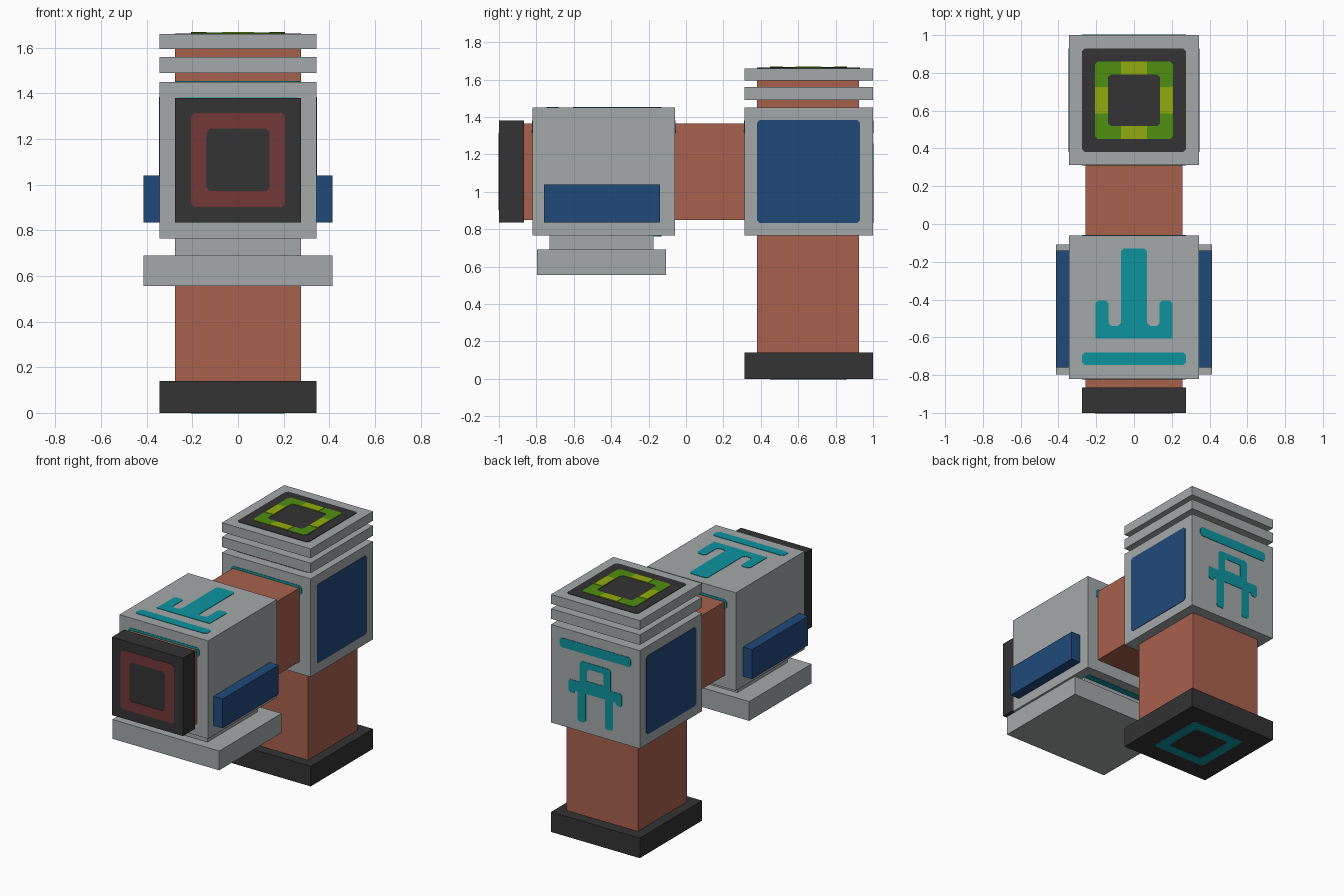
import bpy
import bmesh
from mathutils import Matrix, Vector

if "Cube" in bpy.data.objects:
    bpy.data.objects.remove(bpy.data.objects["Cube"])


def material(name, *srgb):
    lin = [((c / 255 + 0.055) / 1.055) ** 2.4 for c in srgb] + [1.0]
    mat = bpy.data.materials.new(name)
    mat.use_nodes = True
    mat.diffuse_color = lin
    mat.node_tree.nodes["Principled BSDF"].inputs["Base Color"].default_value = lin
    return mat


GREY = material("stone grey", 164, 169, 169)
COPPER = material("copper", 167, 97, 77)
DARK = material("charcoal", 51, 51, 51)
BLUE = material("deep blue", 32, 74, 122)
TEAL = material("teal", 13, 148, 158)
RED = material("dull red", 115, 56, 56)
GREEN = material("green", 79, 143, 15)
YELLOW = material("yellow green", 145, 170, 15)

X, Y, Z = Vector((1, 0, 0)), Vector((0, 1, 0)), Vector((0, 0, 1))
# Horizontal and vertical axes of each painted side
SIDES = {"front": (X, Z), "back": (-X, Z), "left": (Y, Z),
         "right": (-Y, Z), "top": (X, Y), "bottom": (X, -Y)}
THICK = 0.003


def finish(name, bm, mat, matrix=None):
    bmesh.ops.recalc_face_normals(bm, faces=bm.faces)
    mesh = bpy.data.meshes.new(name)
    bm.to_mesh(mesh)
    bm.free()
    mesh.materials.append(mat)
    obj = bpy.data.objects.new(name, mesh)
    if matrix:
        obj.matrix_world = matrix
    bpy.context.collection.objects.link(obj)
    return obj


def box(name, mat, xs, ys, zs):
    bm = bmesh.new()
    bmesh.ops.create_cube(bm, size=1)
    spans = (xs, ys, zs)
    for v in bm.verts:
        v.co = [s[0] if c < 0 else s[1] for c, s in zip(v.co, spans)]
    return finish(name, bm, mat)


def rect(w, h, cx=0, cy=0, c=0.015):
    """Rectangle outline of half sizes w, h with clipped corners."""
    corners = []
    for sx, sy in ((1, 1), (-1, 1), (-1, -1), (1, -1)):
        a = (cx + sx * (w - c), cy + sy * h)
        b = (cx + sx * w, cy + sy * (h - c))
        corners += [b, a] if sx == sy else [a, b]
    return corners


def mirrored(half):
    return half + [(-x, y) for x, y in reversed(half)]


def plate(name, mat, side, origin, outlines, hole=None, lift=0.0):
    """Thin painted plate on one side, optionally a frame around a hole."""
    u, v = SIDES[side]
    n = u.cross(v)
    matrix = Matrix((u, v, n)).transposed().to_4x4()
    matrix.translation = Vector(origin) + n * lift
    bm = bmesh.new()
    faces = []
    for pts in outlines:
        outer = [bm.verts.new((x, y, 0)) for x, y in pts]
        if hole:
            inner = [bm.verts.new((x, y, 0)) for x, y in hole]
            for i in range(len(outer)):
                j = (i + 1) % len(outer)
                faces.append(bm.faces.new((outer[i], outer[j], inner[j], inner[i])))
        else:
            faces.append(bm.faces.new(outer))
    grown = bmesh.ops.extrude_face_region(bm, geom=faces, use_keep_orig=True)["geom"]
    for g in grown:
        if isinstance(g, bmesh.types.BMVert):
            g.co.z += THICK
    return finish(name, bm, mat, matrix)


# Main solid parts
W, REAR, FRONT, BLOCK = 0.343, (0.313, 1.0), (-0.82, -0.06), (0.765, 1.45)
PIPE = 0.275
box("base", DARK, (-W, W), REAR, (0, 0.14))
box("column", COPPER, (-PIPE, PIPE), (0.38, 0.925), (0.14, 1.6))
box("rear_block", GREY, (-W, W), REAR, BLOCK)
box("middle_ring", GREY, (-W, W), REAR, (1.49, 1.56))
box("cap", GREY, (-W, W), REAR, (1.595, 1.66))
box("cross_arm", COPPER, (-0.258, 0.258), (-0.88, 0.38), (0.85, 1.365))
box("front_block", GREY, (-W, W), FRONT, BLOCK)
box("front_plate", DARK, (-PIPE, PIPE), (-1.0, -0.865), (0.835, 1.38))
box("tray_neck", GREY, (-PIPE, PIPE), (-0.73, -0.175), (0.69, 0.765))
box("tray", GREY, (-0.413, 0.413), (-0.797, -0.108), (0.555, 0.69))

# Parts on both flanks
for side, s in (("left", 1), ("right", -1)):
    box(side + "_handle", BLUE, sorted((s * W, s * 0.413)), (-0.76, -0.14), (0.835, 1.04))
    plate(side + "_panel", BLUE, side, (s * W, 0.655, 1.108), [rect(PIPE, PIPE)])

# Painted square target on the cap
top = (0, 0.655, 1.66)
plate("cap_panel", DARK, "top", top, [rect(PIPE, PIPE)])
plate("cap_ring", GREEN, "top", top, [rect(0.206, 0.206)], rect(0.137, 0.137), THICK)
marks = [rect(0.069, 0.0345, 0, s * 0.1715, 0) for s in (1, -1)]
marks += [rect(0.0345, 0.069, s * 0.1715, 0, 0) for s in (1, -1)]
# Sharp marks need only four corners each
marks = [m[::2] for m in marks]
plate("cap_marks", YELLOW, "top", top, marks, lift=2 * THICK)

# Painted rings on the front plate and under the base
plate("front_ring", RED, "front", (0, -1.0, 1.108), [rect(0.206, 0.206)], rect(0.137, 0.137))
plate("base_ring", TEAL, "bottom", (0, 0.655, 0), [rect(0.206, 0.206)], rect(0.137, 0.137))

# Hooked sign on top of the front block
hook = mirrored([(0.055, -0.13), (0.07, -0.145), (0.07, -0.525), (0.085, -0.54),
                 (0.12, -0.54), (0.135, -0.525), (0.135, -0.42), (0.15, -0.405),
                 (0.19, -0.405), (0.205, -0.42), (0.205, -0.605)])
plate("top_sign", TEAL, "top", (0, 0, 1.45), [hook, rect(PIPE, 0.033, 0, -0.713)])

# Gate sign on the back of the rear block, heights from the block centre
bar = rect(PIPE, 0.033, 0, 0.24)
arch = mirrored([(0.065, 0.02), (0.065, 0.095), (0.055, 0.105)])
arch = [(0.12, 0.02), (0.12, 0.135), (0.105, 0.15),
        (-0.105, 0.15), (-0.12, 0.135), (-0.12, 0.02)] + arch[::-1]
legs = mirrored([(0.12, 0.02), (0.12, 0.0), (0.195, 0.0), (0.205, -0.01),
                 (0.205, -0.08), (0.195, -0.09), (0.165, -0.09), (0.155, -0.07),
                 (0.137, -0.07), (0.137, -0.26), (0.125, -0.275), (0.085, -0.275),
                 (0.075, -0.26), (0.075, -0.07)])
plate("back_sign", TEAL, "back", (0, 1.0, 1.108), [bar, arch, legs])

# Matching stripes around the cross arm and tray neck
plate("rear_block_stripe", TEAL, "front", (0, REAR[0], 1.108), [bar])
plate("front_block_stripe", TEAL, "front", (0, FRONT[0], 1.108), [bar])
plate("inner_stripe", TEAL, "back", (0, FRONT[1], 1.108), [bar])
plate("underside_stripe", TEAL, "bottom", (0, 0, 0.765), [rect(PIPE, 0.033, 0, 0.163)])
